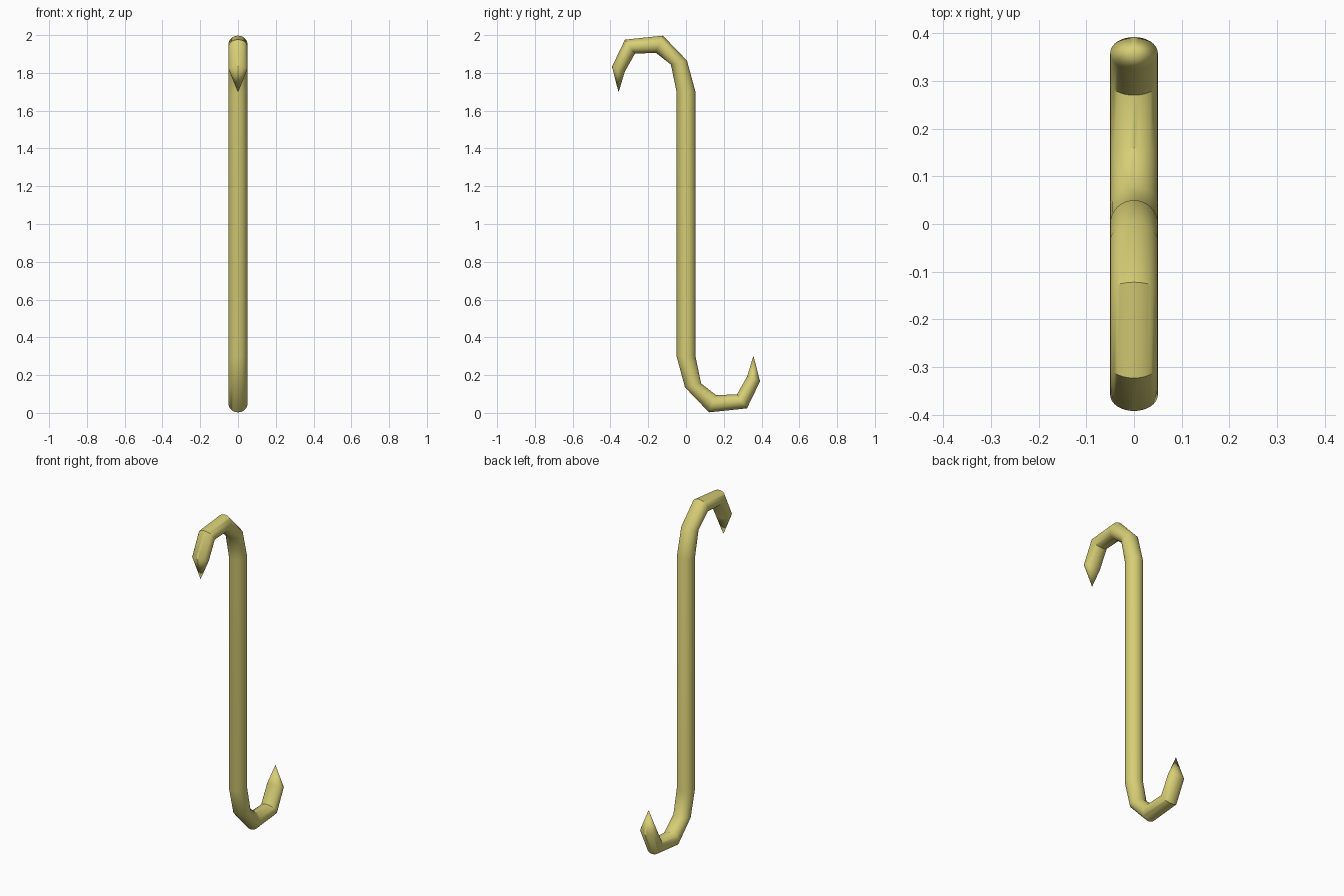
import bpy, bmesh, math
from mathutils import Vector

if "Cube" in bpy.data.objects:
    bpy.data.objects.remove(bpy.data.objects["Cube"], do_unlink=True)

SIDES = 32
RADIUS = 0.05

# Pale brass colour
brass = bpy.data.materials.new("pale_brass")
brass.use_nodes = True
colour = (0.68, 0.62, 0.18, 1)
brass.diffuse_color = colour
brass.node_tree.nodes["Principled BSDF"].inputs["Base Color"].default_value = colour

# Mitred joints of the lower hook: (outer y, z), (inner y, z), from point to shaft
tip = (0.357, 0.303)
joints = [
    ((0.392, 0.167), (0.324, 0.194)),
    ((0.323, 0.024), (0.270, 0.098)),
    ((0.122, 0.003), (0.159, 0.094)),
    ((-0.005, 0.135), (0.080, 0.156)),
    ((-0.05, 0.30), (0.05, 0.30)),
]


def turned(p):
    """Half turn about the middle of the shaft."""
    return (-p[0], 2 - p[1])


# The upper hook is the lower one turned over
joints += [(turned(inner), turned(outer)) for outer, inner in reversed(joints)]


def add_ring(bm, outer, inner):
    a, b = Vector((0, *outer)), Vector((0, *inner))
    centre, half = (a + b) / 2, (a - b) / 2
    ring = []
    for i in range(SIDES):
        t = math.tau * i / SIDES
        ring.append(bm.verts.new(centre + half * math.cos(t) + Vector((RADIUS * math.sin(t), 0, 0))))
    return ring


# Bent rod with pointed ends
bm = bmesh.new()
rings = [add_ring(bm, *j) for j in joints]
for r, s in zip(rings, rings[1:]):
    for i in range(SIDES):
        k = (i + 1) % SIDES
        bm.faces.new((r[i], r[k], s[k], s[i]))
for ring, point in ((rings[0], tip), (rings[-1], turned(tip))):
    apex = bm.verts.new((0, *point))
    for i in range(SIDES):
        bm.faces.new((ring[i], ring[(i + 1) % SIDES], apex))
bmesh.ops.recalc_face_normals(bm, faces=bm.faces)

mesh = bpy.data.meshes.new("double_hook")
bm.to_mesh(mesh)
bm.free()
mesh.materials.append(brass)
hook = bpy.data.objects.new("double_hook", mesh)
bpy.context.collection.objects.link(hook)

bpy.ops.object.select_all(action="DESELECT")
hook.select_set(True)
bpy.context.view_layer.objects.active = hook
bpy.ops.object.shade_smooth_by_angle(angle=math.radians(40))
